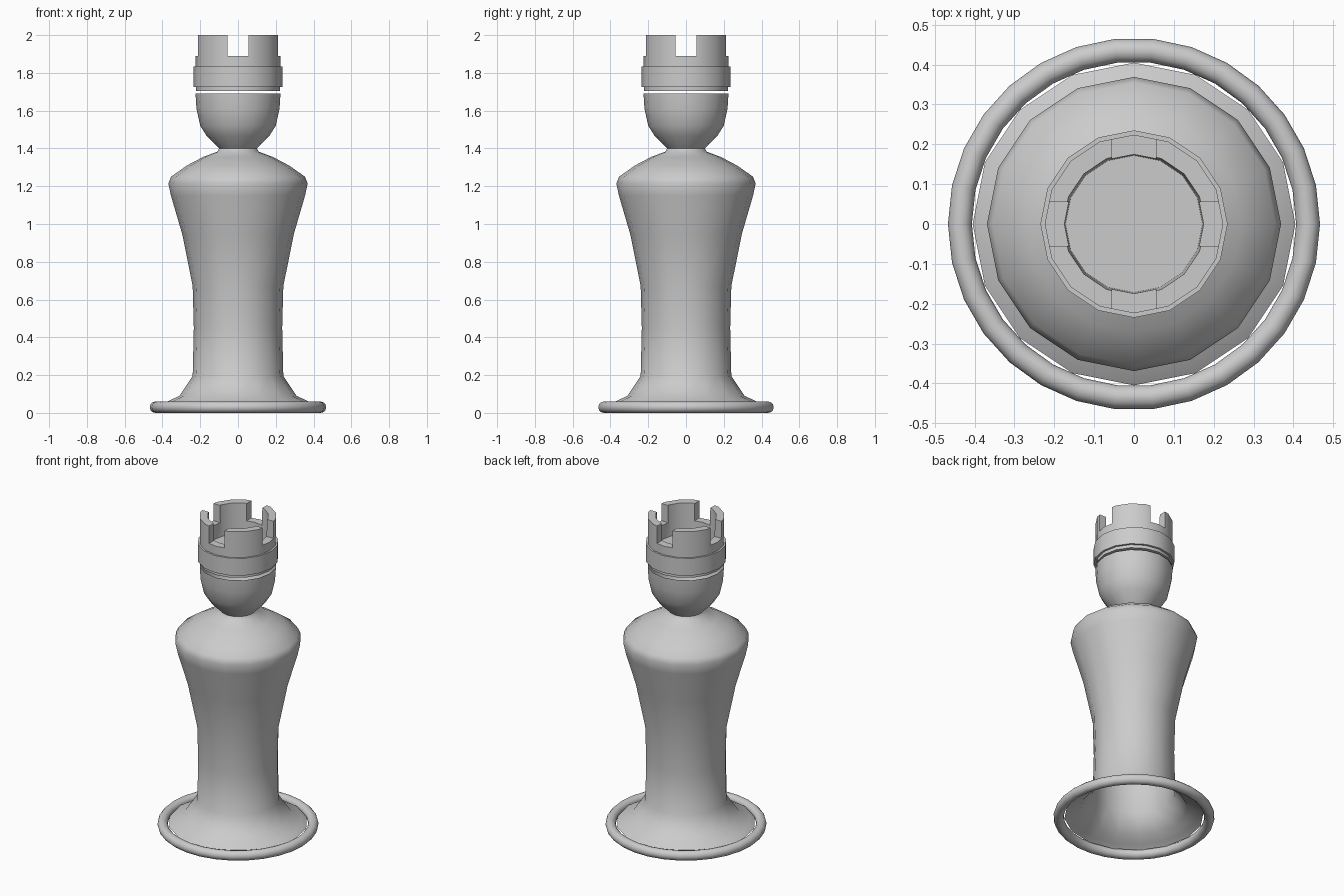
import bpy, bmesh, math

if "Cube" in bpy.data.objects:
    bpy.data.objects.remove(bpy.data.objects["Cube"])


def smooth(obj, angle=35):
    bpy.ops.object.select_all(action='DESELECT')
    obj.select_set(True)
    bpy.context.view_layer.objects.active = obj
    bpy.ops.object.shade_smooth_by_angle(angle=math.radians(angle))


def lathe(name, profile, sides=16):
    """Revolve (radius, height) points around z; radius 0 makes a pole."""
    bm = bmesh.new()
    rings = []
    for r, z in profile:
        if r == 0:
            rings.append([bm.verts.new((0, 0, z))] * sides)
        else:
            rings.append([bm.verts.new((r * math.cos(2 * math.pi * i / sides),
                                        r * math.sin(2 * math.pi * i / sides), z))
                          for i in range(sides)])
    for a, b in zip(rings, rings[1:]):
        for i in range(sides):
            j = (i + 1) % sides
            quad = list(dict.fromkeys((a[i], a[j], b[j], b[i])))
            bm.faces.new(quad)
    bmesh.ops.recalc_face_normals(bm, faces=bm.faces)
    mesh = bpy.data.meshes.new(name)
    bm.to_mesh(mesh)
    bm.free()
    obj = bpy.data.objects.new(name, mesh)
    bpy.context.collection.objects.link(obj)
    return obj


# Rounded foot ring
bpy.ops.mesh.primitive_torus_add(major_radius=0.437, minor_radius=0.03,
                                 major_segments=30, minor_segments=12,
                                 location=(0, 0, 0.03))
foot = bpy.context.object
foot.name = "foot_ring"
smooth(foot, 60)

# Hollow body: flared skirt, waist, shoulder, neck and bowl
body = lathe("body", [
    (0.405, 0.04), (0.375, 0.06), (0.31, 0.09), (0.24, 0.195),
    (0.234, 0.45), (0.24, 0.67), (0.295, 0.945), (0.355, 1.15),
    (0.369, 1.215), (0.355, 1.25), (0.27, 1.31), (0.185, 1.355),
    (0.11, 1.383), (0.10, 1.40), (0.165, 1.465), (0.20, 1.52),
    (0.22, 1.61), (0.225, 1.69)])
smooth(body, 60)

# Crown: closed underside, raised band, wall and recessed floor
crown = lathe("crown", [
    (0, 1.705), (0.222, 1.705), (0.222, 1.725), (0.235, 1.725),
    (0.235, 1.835), (0.224, 1.835), (0.224, 2.0), (0.178, 2.0),
    (0.172, 1.80), (0, 1.80)])

# Four battlement notches cut by two crossing bars
for k, size in enumerate([(0.11, 1, 0.22), (1, 0.11, 0.22)]):
    bpy.ops.mesh.primitive_cube_add(size=1, location=(0, 0, 2.0))
    bar = bpy.context.object
    bar.name = f"notch_cutter_{k}"
    bar.scale = size
    bar.hide_render = True
    bpy.context.view_layer.objects.active = crown
    mod = crown.modifiers.new("notch", 'BOOLEAN')
    mod.operation = 'DIFFERENCE'
    mod.solver = 'EXACT'
    mod.object = bar
    bpy.ops.object.modifier_apply(modifier=mod.name)
    bpy.data.objects.remove(bar)
smooth(crown)
